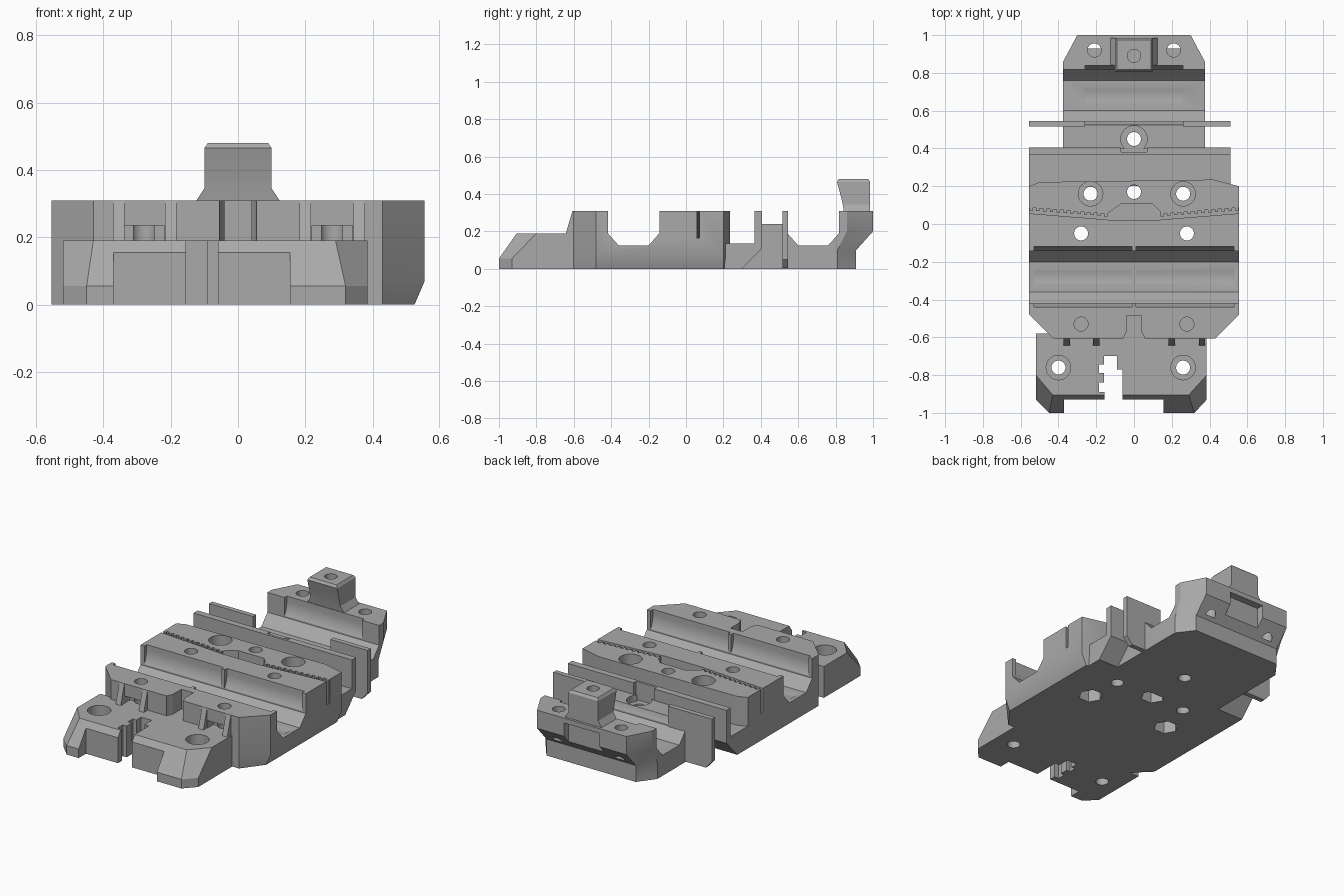
import bpy, bmesh, math

cube = bpy.data.objects.get("Cube")
if cube:
    bpy.data.objects.remove(cube, do_unlink=True)

grey = bpy.data.materials.new("plain_grey")
grey.use_nodes = True
grey.diffuse_color = (0.4, 0.4, 0.4, 1)
grey.node_tree.nodes["Principled BSDF"].inputs["Base Color"].default_value = grey.diffuse_color


def loft(name, layers, axis="z"):
    """Solid through matching outlines stacked along z (x, y) or along x (y, z)."""
    bm = bmesh.new()
    rings = []
    for pos, outline in layers:
        rings.append([bm.verts.new((a, b, pos) if axis == "z" else (pos, a, b))
                      for a, b in outline])
    bm.faces.new(rings[0])
    bm.faces.new(rings[-1])
    n = len(rings[0])
    for low, high in zip(rings, rings[1:]):
        for i in range(n):
            j = (i + 1) % n
            bm.faces.new((low[i], low[j], high[j], high[i]))
    bmesh.ops.recalc_face_normals(bm, faces=bm.faces)
    mesh = bpy.data.meshes.new(name)
    bm.to_mesh(mesh)
    bm.free()
    mesh.materials.append(grey)
    obj = bpy.data.objects.new(name, mesh)
    bpy.context.scene.collection.objects.link(obj)
    return obj


def prism(name, outline, lo, hi, axis="z"):
    return loft(name, [(lo, outline), (hi, outline)], axis)


def rect(x0, x1, y0, y1):
    return [(x0, y0), (x1, y0), (x1, y1), (x0, y1)]


def ring(x, y, r, n=32):
    return [(x + r * math.cos(math.tau * i / n), y + r * math.sin(math.tau * i / n))
            for i in range(n)]


def box(name, x0, x1, y0, y1, z0, z1):
    return prism(name, rect(x0, x1, y0, y1), z0, z1)


def hole(x, y, r, z0=-0.1, z1=0.6, n=32):
    return prism("cutter", ring(x, y, r, n), z0, z1)


def cut(obj, cutters):
    """Subtract the cutters, bake the result and remove the cutters."""
    for c in cutters:
        c.hide_render = True
        mod = obj.modifiers.new("cut", "BOOLEAN")
        mod.operation, mod.solver, mod.object = "DIFFERENCE", "EXACT", c
    bake(obj)
    for c in cutters:
        bpy.data.objects.remove(c, do_unlink=True)


def bake(obj):
    graph = bpy.context.evaluated_depsgraph_get()
    graph.update()
    mesh = bpy.data.meshes.new_from_object(obj.evaluated_get(graph))
    obj.modifiers.clear()
    obj.data = mesh


def bearing_seat(yc, spans):
    """Round seats with vertical upper walls, plus the narrower end lips."""
    r, zc = 0.16, 0.28
    arc = [(yc + r * math.cos(math.pi + math.pi * i / 32),
            zc + r * math.sin(math.pi + math.pi * i / 32)) for i in range(33)]
    arc += [(yc + r, 0.5), (yc - r, 0.5)]
    lip = [(-0.138, 0.5), (-0.138, 0.19), (-0.08, 0.125), (0.08, 0.125),
           (0.138, 0.19), (0.138, 0.5)]
    lip = [(yc + a, b) for a, b in lip]
    return ([prism("cutter", lip, -0.7, 0.7, "x")]
            + [prism("cutter", arc, a, b, "x") for a, b in spans])


top = 0.31

# Front plate with sloped corners, claw gap, stepped notch and screw holes
foot = [(-0.45, -1), (0.32, -1), (0.385, -0.93), (0.385, -0.58), (-0.52, -0.58), (-0.52, -0.93)]
deck = [(-0.43, -0.905), (0.29, -0.905), (0.385, -0.8), (0.385, -0.58), (-0.52, -0.58), (-0.52, -0.8)]
front_plate = loft("front_plate", [(0, foot), (0.055, foot), (0.19, deck)])
notch = [(-0.155, -1.1), (-0.06, -1.1), (-0.06, -0.77), (-0.09, -0.77), (-0.09, -0.7), (-0.16, -0.7),
         (-0.16, -0.745), (-0.185, -0.745), (-0.185, -0.79), (-0.16, -0.79), (-0.16, -0.84),
         (-0.185, -0.84), (-0.185, -0.89), (-0.155, -0.89)]
cutters = [box("cutter", -0.37, 0.155, -1.1, -0.93, -0.1, 0.3), prism("cutter", notch, -0.1, 0.4)]
for x in (-0.4, 0.26):
    cutters += [hole(x, -0.76, 0.037), hole(x, -0.76, 0.065, 0.1)]
cut(front_plate, cutters)

# Main body with twin bearing seats and belt grooves


def body_outline(edge):
    return [(-0.43, -0.605), (0.43, -0.605), (edge, -0.48), (edge, 0.2), (0.42, 0.235),
            (-0.5, 0.222), (-0.555, 0.2), (-0.555, -0.48)]


bearing_body = loft("bearing_body", [(0, body_outline(0.525)), (0.07, body_outline(0.555)),
                                     (top, body_outline(0.555))])
cutters = bearing_seat(-0.28, [(-0.53, -0.01), (0.01, 0.53)])


def groove(side):
    """Toothed belt groove curving outward from the centre."""
    def base(x):
        return 0.022 + 0.08 * (x - 0.13)
    wall = []
    for i in range(12):
        x = 0.14 + i * 0.036
        wall += [(x, base(x) + 0.018), (x + 0.018, base(x) + 0.018),
                 (x + 0.018, base(x) + 0.033), (x + 0.036, base(x) + 0.033)]
    pts = [(0.12, base(0.12)), (0.6, base(0.6)), (0.6, base(0.6) + 0.018)] + wall[::-1]
    pts.append((0.12, base(0.12) + 0.018))
    return prism("cutter", [(side * x, y) for x, y in pts], 0.165, 0.5)


centre = [(-0.14, 0.021), (0.14, 0.021), (0.14, 0.065), (0.1, 0.105), (-0.07, 0.105), (-0.14, 0.055)]
cutters += [groove(-1), groove(1), prism("cutter", centre, 0.166, 0.5)]
for x in (-0.23, 0.26):
    cutters += [hole(x, 0.16, 0.037), hole(x, 0.16, 0.065, 0.15)]
for x, y in ((-0.28, -0.05), (0.28, -0.05), (0, 0.17)):
    cutters += [hole(x, y, 0.037), hole(x, y, 0.07, -0.1, 0.08, 6)]
cutters += [hole(x, -0.53, 0.037, 0.12) for x in (-0.28, 0.28)]
# Cable relief and tie windows in the front wall
relief = [(-0.06, -0.7), (0.06, -0.7), (0.055, -0.6), (0.04, -0.57), (0.04, -0.485),
          (-0.04, -0.485), (-0.04, -0.57), (-0.055, -0.6)]
cutters.append(prism("cutter", relief, 0.19, 0.5))
cutters += [box("cutter", x - 0.06, x + 0.06, -0.7, -0.55, 0.19, 0.235) for x in (-0.28, 0.28)]
cut(bearing_body, cutters)

# Sloped ribs bracing the front wall
for i, x in enumerate((-0.355, -0.2, 0.2, 0.36)):
    prism("front_rib_%d" % (i + 1), [(-0.645, 0.18), (-0.6, 0.18), (-0.6, top), (-0.607, top)],
          x - 0.017, x + 0.017, "x")

# Tray and upright wall behind the body
tray = [(0.2, 0), (0.3, 0), (0.405, 0.11), (0.405, top), (0.365, top), (0.365, 0.135), (0.2, 0.135)]
belt_tray = prism("belt_tray", tray, -0.555, 0.51, "x")
cut(belt_tray, [box("cutter", -0.07, 0.07, 0.38, 0.6, 0.2, 0.5), hole(0, 0.45, 0.07, 0.2)])
box("tray_core", -0.375, 0.375, 0.22, 0.401, 0, 0.13)

# Rear block with a single bearing seat


def rear_outline(back, shoulder):
    return [(-0.375, 0.4), (0.375, 0.4), (0.375, shoulder), (0.3, back), (-0.3, back), (-0.375, shoulder)]


low, high = rear_outline(0.91, 0.81), rear_outline(1, 0.86)
rear_block = loft("rear_block", [(0, low), (0.1, low), (0.2, high), (top, high)])
cutters = [box("cutter", -0.6, 0.6, 0.3, 0.53, 0.24, 0.5)] + bearing_seat(0.68, [(-0.26, 0.26)])
cutters += [hole(0, 0.45, 0.037), hole(0, 0.45, 0.07, 0.2)]
cutters += [hole(x, 0.92, 0.036, 0.12) for x in (-0.21, 0.21)]
cutters.append(box("cutter", -0.12, 0.12, 0.955, 1.1, 0.05, 0.28))
cut(rear_block, cutters)

# Thin side flanges beside the rear seat
for name, inner, outer in (("right_flange", -0.26, -0.555), ("left_flange", 0.26, 0.51)):
    tip = outer - math.copysign(0.04, outer)
    shape = [(inner, top), (outer, top), (outer, 0.05), (tip, 0.005), (inner, 0.005)]
    flange = prism(name, [(-z, x) for x, z in shape], 0.515, 0.545)
    # stand the flat plate upright across the width
    for v in flange.data.vertices:
        a, b, c = v.co
        v.co = (b, c, -a)

# Rear post with flared foot and top screw hole
rear_post = loft("rear_post", [(0.3, rect(-0.13, 0.13, 0.845, 0.985)),
                               (0.345, rect(-0.1, 0.1, 0.838, 0.985)),
                               (0.4, rect(-0.1, 0.1, 0.825, 0.985)),
                               (0.465, rect(-0.1, 0.1, 0.807, 0.985)),
                               (0.48, rect(-0.09, 0.09, 0.817, 0.975))])
cut(rear_post, [hole(0, 0.89, 0.035, 0.36)])

# Smooth the round seats and holes, keep the edges sharp
bpy.ops.object.select_all(action="DESELECT")
for obj in bpy.context.scene.objects:
    if obj.type == "MESH" and obj.data.materials and obj.data.materials[0] == grey:
        obj.select_set(True)
        bpy.context.view_layer.objects.active = obj
bpy.ops.object.shade_smooth_by_angle(angle=math.radians(25))
